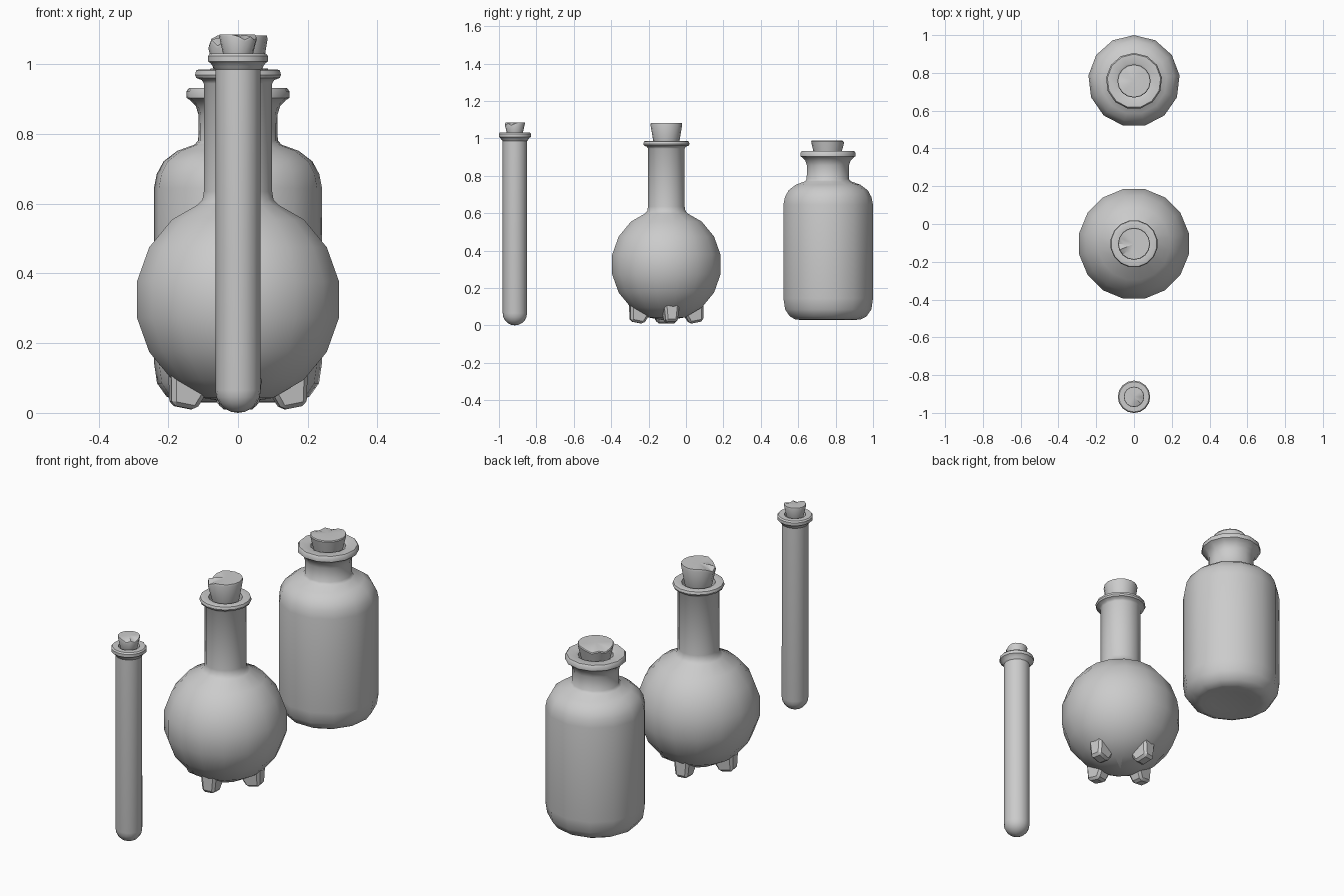
import bpy, bmesh, math

if "Cube" in bpy.data.objects:
    bpy.data.objects.remove(bpy.data.objects["Cube"])


def finish(name, bm, loc, angle):
    bmesh.ops.remove_doubles(bm, verts=bm.verts, dist=0.0002)
    bmesh.ops.recalc_face_normals(bm, faces=bm.faces)
    mesh = bpy.data.meshes.new(name)
    bm.to_mesh(mesh)
    bm.free()
    ob = bpy.data.objects.new(name, mesh)
    bpy.context.collection.objects.link(ob)
    ob.location = loc
    bpy.ops.object.select_all(action='DESELECT')
    bpy.context.view_layer.objects.active = ob
    ob.select_set(True)
    bpy.ops.object.shade_smooth_by_angle(angle=math.radians(angle))
    return ob


def rings(profile, sides, phase):
    """Revolve an (r, z) profile around z and return the bmesh and its rings."""
    bm = bmesh.new()
    loops = []
    for r, z in profile:
        loops.append([bm.verts.new((r * math.cos(phase + math.tau * i / sides),
                                    r * math.sin(phase + math.tau * i / sides), z))
                      for i in range(sides)])
    for a, b in zip(loops, loops[1:]):
        for i in range(sides):
            j = (i + 1) % sides
            bm.faces.new((a[i], a[j], b[j], b[i]))
    return bm, loops


def vessel(name, profile, y, sides, phase=0.0):
    bm, _ = rings(profile, sides, phase)
    return finish(name, bm, (0, y, 0), 40)


def cork(name, y, r0, r1, z0, z1, chip_deg):
    """Tapered stopper with a rim chipped on one side."""
    h = z1 - z0
    prof = [(0.0001, z0 - 0.03), (r0 - 0.008, z0 - 0.03), (r0, z0),
            (r1, z1 - 0.1 * h), (r1 * 0.97, z1), (r1 * 0.6, z1), (0.0001, z1)]
    n = 16
    bm, loops = rings(prof, n, 0)
    start = round(chip_deg / 360 * n)
    for k, drop in zip(range(-2, 3), (0.10, 0.28, 0.12, 0.30, 0.14)):
        i = (start + k) % n
        loops[4][i].co.z -= drop * h
        loops[3][i].co.z -= drop * h
        loops[5][i].co.z -= drop * h * 0.4
    return finish(name, bm, (0, y, 0), 35)


# Test tube
Y1 = -0.915
tube = [(0.065 * math.sin(math.radians(a)) + 0.0001, 0.065 - 0.065 * math.cos(math.radians(a)))
        for a in range(0, 91, 18)]
tube += [(0.065, 0.985), (0.072, 0.993), (0.078, 1.003), (0.086, 1.008), (0.086, 1.024),
         (0.080, 1.031), (0.052, 1.031), (0.048, 1.02), (0.048, 0.97)]
vessel("test_tube", tube, Y1, 16)
cork("test_tube_cork", Y1, 0.043, 0.054, 1.03, 1.086, -45)

# Round flask
Y2 = -0.105
flask = [(0.3 * math.cos(math.radians(a)) + 0.0001, 0.325 + 0.3 * math.sin(math.radians(a)))
         for a in range(-90, 51, 20)]
flask += [(0.118, 0.597), (0.104, 0.612), (0.1, 0.635), (0.1, 0.945), (0.106, 0.955),
          (0.122, 0.961), (0.126, 0.970), (0.122, 0.983), (0.114, 0.986),
          (0.082, 0.982), (0.079, 0.97), (0.079, 0.92)]
vessel("round_flask", flask, Y2, 16, math.pi / 16)
cork("round_flask_cork", Y2, 0.070, 0.085, 0.985, 1.083, 200)

# Four flask feet
for k in range(4):
    bm = bmesh.new()
    bmesh.ops.create_cube(bm, size=1.0)
    for v in bm.verts:
        low, out = v.co.z < 0, v.co.x > 0
        w = 0.032 if low else 0.042
        v.co.y = math.copysign(w, v.co.y)
        if low:
            v.co.x, v.co.z = (0.196, 0.022) if out else (0.125, 0.008)
        else:
            v.co.x, v.co.z = (0.198, 0.125) if out else (0.085, 0.075)
    bmesh.ops.bevel(bm, geom=bm.edges[:], offset=0.012, segments=1, affect='EDGES')
    foot = finish("flask_foot_%d" % (k + 1), bm, (0, Y2, 0), 30)
    foot.rotation_euler.z = math.radians(90 * k + 9)

# Wide bottle
Y3 = 0.757
bottle = [(0.0001, 0.04), (0.10, 0.036), (0.155, 0.03), (0.175, 0.031), (0.207, 0.047),
          (0.234, 0.085), (0.243, 0.145), (0.243, 0.645), (0.235, 0.685), (0.215, 0.722),
          (0.175, 0.752), (0.125, 0.770), (0.115, 0.782), (0.114, 0.855), (0.122, 0.880),
          (0.138, 0.897), (0.149, 0.904), (0.149, 0.922), (0.142, 0.932),
          (0.098, 0.932), (0.085, 0.925), (0.083, 0.86)]
vessel("wide_bottle", bottle, Y3, 13, math.pi / 2)
cork("wide_bottle_cork", Y3, 0.076, 0.088, 0.93, 0.988, 135)
